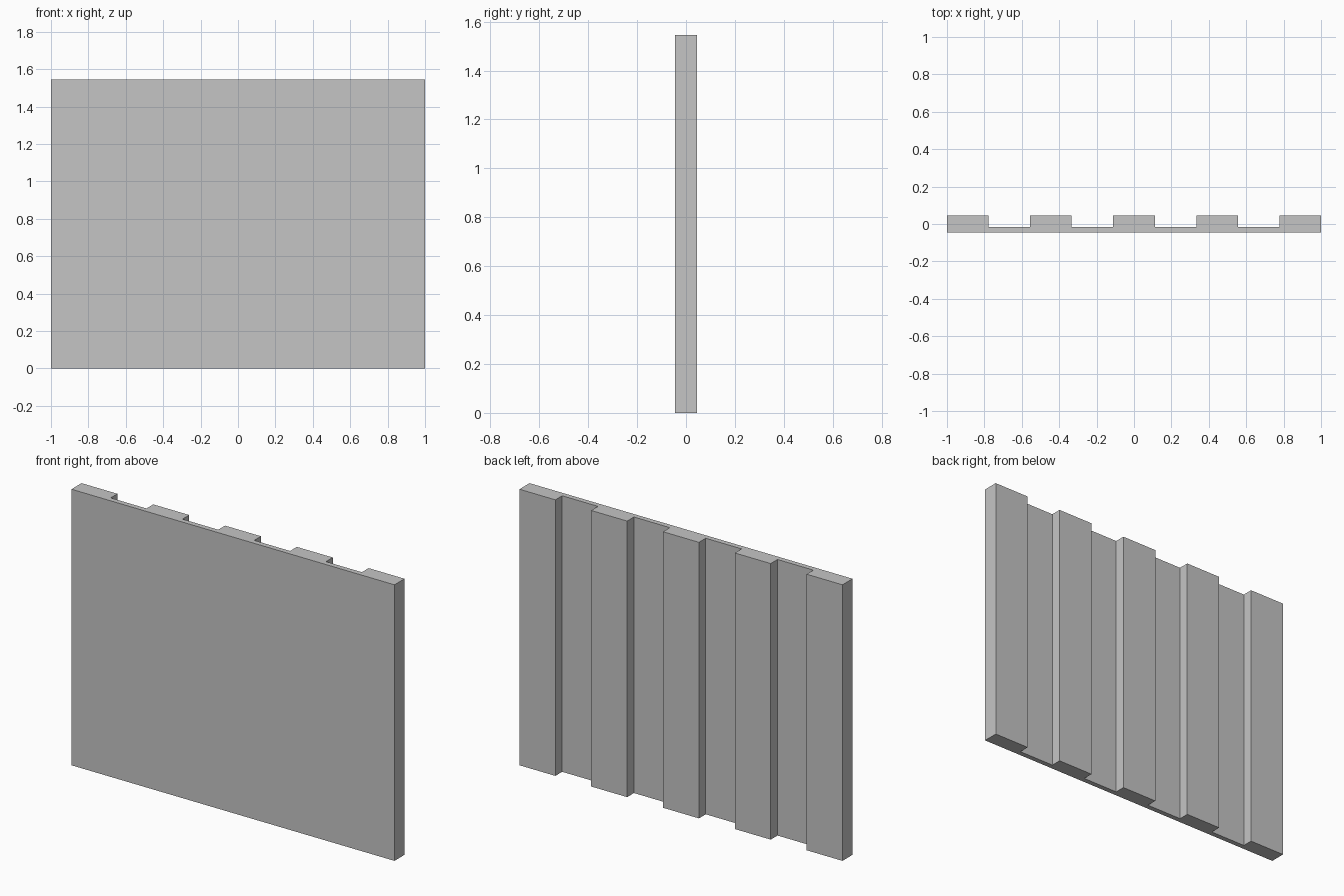
import bpy
import bmesh

cube = bpy.data.objects.get("Cube")
if cube:
    bpy.data.objects.remove(cube, do_unlink=True)

HEIGHT = 1.545
FRONT, RECESS, BACK = -0.0445, -0.0155, 0.0445
STRIPS = 9  # ribs and grooves alternate, all equally wide

# Plain light grey material
grey = bpy.data.materials.new("light_grey")
grey.use_nodes = True
color = (0.56, 0.56, 0.56, 1)
grey.diffuse_color = color
grey.node_tree.nodes["Principled BSDF"].inputs["Base Color"].default_value = color

# Ribbed outline seen from above: flat front, stepped back
step = 2 / STRIPS
outline = [(-1, FRONT), (1, FRONT)]
for i in reversed(range(STRIPS)):
    y = BACK if i % 2 == 0 else RECESS
    outline += [(-1 + (i + 1) * step, y), (-1 + i * step, y)]

# Extrude the outline upward into one solid panel
bm = bmesh.new()
base = bm.faces.new([bm.verts.new((x, y, 0)) for x, y in outline])
result = bmesh.ops.extrude_face_region(bm, geom=[base], use_keep_orig=True)
top = [v for v in result["geom"] if isinstance(v, bmesh.types.BMVert)]
bmesh.ops.translate(bm, verts=top, vec=(0, 0, HEIGHT))
bmesh.ops.recalc_face_normals(bm, faces=bm.faces)

mesh = bpy.data.meshes.new("ribbed_panel")
bm.to_mesh(mesh)
bm.free()
mesh.materials.append(grey)
panel = bpy.data.objects.new("ribbed_panel", mesh)
bpy.context.collection.objects.link(panel)
